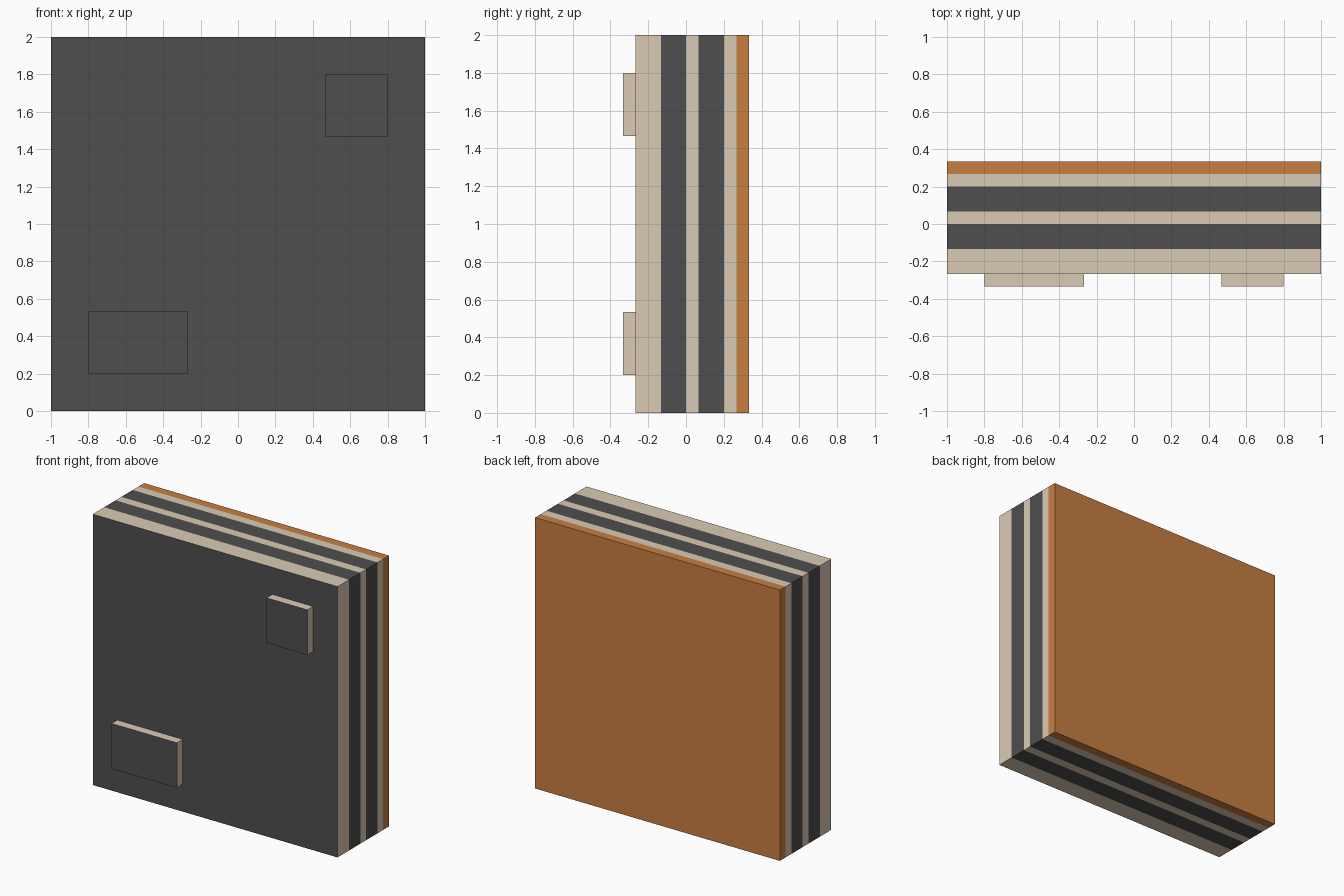
import bpy, bmesh

if "Cube" in bpy.data.objects:
    bpy.data.objects.remove(bpy.data.objects["Cube"])

U = 1 / 15  # grid unit of the design


def material(name, rgb):
    m = bpy.data.materials.new(name)
    m.diffuse_color = (*rgb, 1)
    m.use_nodes = True
    m.node_tree.nodes["Principled BSDF"].inputs["Base Color"].default_value = m.diffuse_color
    return m


CREAM = material("cream", (0.70, 0.59, 0.46))
DARK = material("dark_grey", (0.077, 0.077, 0.077))
ORANGE = material("orange", (0.58, 0.21, 0.055))


def block(name, x, y, z, side, front=None):
    """Box from (min, max) ranges in grid units; the -y face may differ in colour."""
    bm = bmesh.new()
    bmesh.ops.create_cube(bm, size=1)
    for v in bm.verts:
        v.co = [U * (r[0] if c < 0 else r[1]) for c, r in zip(v.co, (x, y, z))]
    bm.normal_update()
    for f in bm.faces:
        f.material_index = 1 if front and f.normal.y < -0.5 else 0
    mesh = bpy.data.meshes.new(name)
    mesh.materials.append(side)
    if front:
        mesh.materials.append(front)
    bm.to_mesh(mesh)
    bm.free()
    bpy.context.collection.objects.link(bpy.data.objects.new(name, mesh))


# Stacked layers, front to back: name, thickness, edge colour, front colour
layers = [
    ("front_panel", 2, CREAM, DARK),
    ("front_core", 2, DARK, None),
    ("middle_spacer", 1, CREAM, None),
    ("rear_core", 2, DARK, None),
    ("rear_spacer", 1, CREAM, None),
    ("back_panel", 1, ORANGE, None),
]
y = -4
for name, thick, side, front in layers:
    block(name, (-15, 15), (y, y + thick), (0, 30), side, front)
    y += thick

# Raised pads on the front
block("lower_pad", (-12, -4), (-5, -4), (3, 8), CREAM, DARK)
block("upper_pad", (7, 12), (-5, -4), (22, 27), CREAM, DARK)
